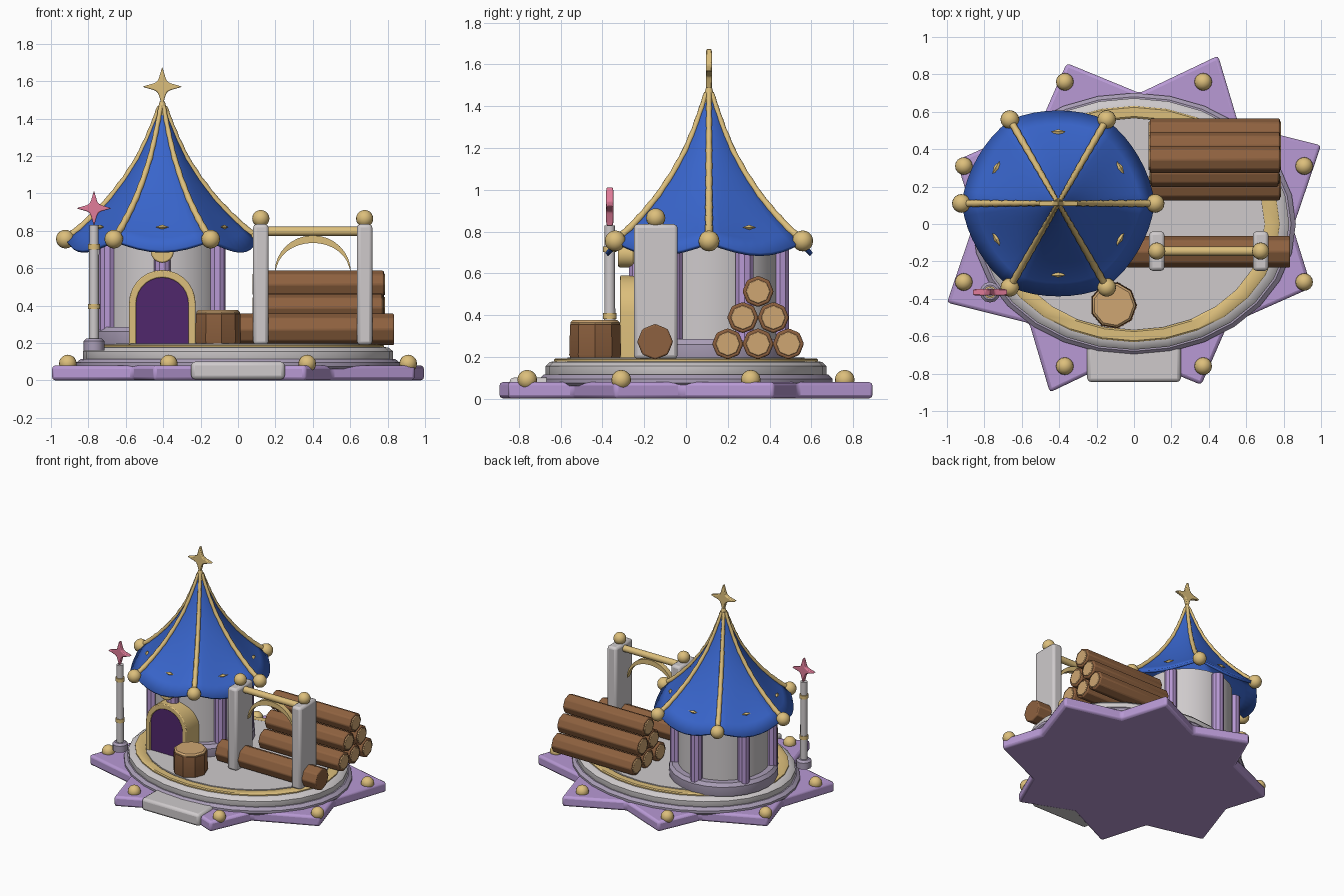
import bpy, bmesh, math
from mathutils import Vector
from math import sin, cos, pi, radians

if "Cube" in bpy.data.objects:
    bpy.data.objects.remove(bpy.data.objects["Cube"])

def mat(name, r, g, b):
    m = bpy.data.materials.new(name)
    m.diffuse_color = (r, g, b, 1)
    m.use_nodes = True
    m.node_tree.nodes["Principled BSDF"].inputs["Base Color"].default_value = m.diffuse_color
    return m

GOLD = mat("gold", .72, .52, .2)
LILAC = mat("lilac", .48, .32, .66)
MAUVE = mat("mauve_stone", .4, .34, .47)
BLUE = mat("roof_blue", .04, .13, .6)
PLUM = mat("plum", .08, .02, .15)
BARK = mat("bark", .27, .12, .05)
WOOD = mat("cut_wood", .62, .38, .17)
PINK = mat("pink", .75, .2, .32)
STONE = mat("stone", .62, .59, .6)

def finish(o, m, bevel=0, smooth=35, seg=2):
    o.data.materials.append(m)
    if bevel:
        b = o.modifiers.new("bevel", 'BEVEL')
        b.width, b.segments, b.limit_method = bevel, seg, 'ANGLE'
    if smooth and o.type == 'MESH':
        bpy.ops.object.select_all(action='DESELECT')
        o.select_set(True)
        bpy.context.view_layer.objects.active = o
        bpy.ops.object.shade_smooth_by_angle(angle=radians(smooth))
    return o

def mesh(name, verts, faces, m, **kw):
    me = bpy.data.meshes.new(name)
    me.from_pydata(verts, [], faces)
    bm = bmesh.new()
    bm.from_mesh(me)
    bmesh.ops.recalc_face_normals(bm, faces=bm.faces)
    bm.to_mesh(me)
    bm.free()
    o = bpy.data.objects.new(name, me)
    bpy.context.collection.objects.link(o)
    return finish(o, m, **kw)

def prism(name, pts, a, b, m, axis='z', **kw):
    """Extrude a 2D outline from a to b, along z or y."""
    n = len(pts)
    put = (lambda p, h: (p[0], p[1], h)) if axis == 'z' else (lambda p, h: (p[0], h, p[1]))
    v = [put(p, a) for p in pts] + [put(p, b) for p in pts]
    f = [tuple(range(n)), tuple(range(n, 2 * n))]
    f += [(i, (i + 1) % n, n + (i + 1) % n, n + i) for i in range(n)]
    return mesh(name, v, f, m, **kw)

def lathe(name, prof, m, c=(0, 0), n=28, sy=1, **kw):
    """Spin a closed-ended (r, z) profile about a vertical axis."""
    v = [(c[0] + r * cos(2 * pi * i / n), c[1] + sy * r * sin(2 * pi * i / n), z)
         for r, z in prof for i in range(n)]
    f = [(k * n + i, k * n + (i + 1) % n, (k + 1) * n + (i + 1) % n, (k + 1) * n + i)
         for k in range(len(prof) - 1) for i in range(n)]
    f += [tuple(range(n)), tuple(range(len(v) - n, len(v)))]
    return mesh(name, v, f, m, **kw)

def box(name, lo, hi, m, bevel):
    return prism(name, [(lo[0], lo[1]), (hi[0], lo[1]), (hi[0], hi[1]), (lo[0], hi[1])],
                 lo[2], hi[2], m, bevel=bevel)

def ball(name, p, r, m=GOLD):
    bpy.ops.mesh.primitive_uv_sphere_add(segments=16, ring_count=10, radius=r, location=p)
    o = bpy.context.object
    o.name = name
    return finish(o, m, smooth=60)

def rod(name, x0, x1, y, z, r, m, n=8, bevel=0.008, smooth=35):
    """Cylinder lying along x."""
    bpy.ops.mesh.primitive_cylinder_add(vertices=n, radius=r, depth=x1 - x0,
                                        location=((x0 + x1) / 2, y, z), rotation=(0, pi / 2, 0))
    o = bpy.context.object
    o.name = name
    return finish(o, m, bevel=bevel, smooth=smooth)

def star4(name, x, y, z, R, t, m):
    pts = []
    for i in range(16):
        a = i * pi / 8
        r = (R, .45 * R, .36 * R, .45 * R)[i % 4]
        pts.append((x + r * cos(a), z + r * sin(a)))
    return prism(name, pts, y - t / 2, y + t / 2, m, axis='y', bevel=.006)

# --- Star-shaped ground plate (point symmetric) with knobs
half = [(1.0, .42), (.56, .53), (.45, .9), (.03, .7), (-.36, .86), (-.5, .54), (-.95, .34), (-.85, .02)]
prism("star_plate", half + [(-x, -y) for x, y in half], 0, .08, LILAC, bevel=.018)
for sx in (-1, 1):
    for sy in (-1, 1):
        for x, y in ((.91, .31), (.37, .76)):
            ball("plate_knob", (sx * x, sy * y, .09), .047)

# --- Oval platform, gold inlay and front step
E = .81
lathe("platform_lower", [(.85, .06), (.865, .075), (.865, .095), (.84, .115)], MAUVE, sy=E)
lathe("platform_upper", [(.82, .09), (.83, .105), (.83, .155), (.805, .175), (.77, .18)], STONE, sy=E)
lathe("gold_ring", [(.78, .17), (.78, .187), (.77, .193), (.71, .193), (.70, .187)], GOLD, sy=E)
lathe("platform_floor", [(.70, .17), (.70, .196)], STONE, sy=E)
box("front_step", (-.25, -.845, .005), (.25, -.6, .1), STONE, .02)

# --- Tower body with six pillars
TX, TY = -.405, .11
lathe("tower_wall", [(.325, .19), (.325, .78)], STONE, (TX, TY), 24)
lathe("tower_base", [(.385, .185), (.39, .2), (.39, .26), (.37, .285), (.32, .285)], MAUVE, (TX, TY), 24)
for i in range(6):
    a = pi / 2 + i * pi / 3
    lathe("tower_pillar", [(.045, .2), (.045, .76)], LILAC,
          (TX + .34 * cos(a), TY + .34 * sin(a)), 10)

# --- Arched door, frame and emblem
def arch(w, top, n=14):
    return [(TX + w * cos(pi * i / n), top - w + w * sin(pi * i / n)) for i in range(n + 1)]
outer, inner = arch(.178, .59), arch(.14, .55)
frame = [(TX + .178, .19)] + outer + [(TX - .178, .19), (TX - .14, .19)] + inner[::-1] + [(TX + .14, .19)]
prism("door_frame", frame, -.315, -.12, GOLD, axis='y', bevel=.006)
prism("door", [(TX + .145, .19)] + inner + [(TX - .145, .19)], -.305, -.12, PLUM, axis='y')
disc = [(TX + .062 * cos(i * pi / 8), .69 + .062 * sin(i * pi / 8)) for i in range(16)]
prism("door_emblem", disc, -.325, -.25, GOLD, axis='y', bevel=.008)

# --- Concave six-rib roof with drooping rim
prof = [(.515, .755), (.44, .81), (.36, .885), (.28, .97), (.2, 1.075), (.13, 1.185), (.08, 1.29), (.04, 1.39), (.015, 1.46)]
N = 48
rv = []
for k, (r, z) in enumerate(prof):
    for i in range(N):
        a = 2 * pi * i / N
        s = abs(sin(3 * a))
        rr = r * (1 - .035 * s)
        rv.append((TX + rr * cos(a), TY + rr * sin(a), z - .058 * s * (r / .515) ** 1.5))
rf = [(k * N + i, k * N + (i + 1) % N, (k + 1) * N + (i + 1) % N, (k + 1) * N + i)
      for k in range(len(prof) - 1) for i in range(N)]
roof = mesh("roof", rv, rf, BLUE, smooth=40)
sol = roof.modifiers.new("thickness", 'SOLIDIFY')
sol.thickness, sol.offset = .02, -1

# --- Roof ribs, beaded by alternating thickness, with eave knobs and small trims
for i in range(6):
    a = i * pi / 3
    cu = bpy.data.curves.new("roof_rib", 'CURVE')
    cu.dimensions, cu.bevel_depth, cu.bevel_resolution, cu.use_fill_caps = '3D', .021, 2, True
    sp = cu.splines.new('POLY')
    sp.points.add(len(prof) * 3 - 3)
    for j, p in enumerate(sp.points):
        k = min(j // 3, len(prof) - 2)
        t = j / 3 - k
        r = prof[k][0] * (1 - t) + prof[k + 1][0] * t
        z = prof[k][1] * (1 - t) + prof[k + 1][1] * t
        p.co = (TX + r * cos(a), TY + r * sin(a), z + .004, 1)
        p.radius = (1.0 if j % 2 else .85) * (1 - .4 * j / len(sp.points))
    rib = bpy.data.objects.new("roof_rib", cu)
    bpy.context.collection.objects.link(rib)
    finish(rib, GOLD)
    ball("eave_knob", (TX + .518 * cos(a), TY + .518 * sin(a), .755), .05)
    b = a + pi / 6
    d, w = Vector((cos(b), sin(b), 0)), Vector((-sin(b), cos(b), 0))
    c = Vector((TX, TY, .82)) + d * .385
    up = Vector((0, 0, .012))
    mesh("roof_trim", [c + w * .038, c + up, c - w * .038, c - up, c + d * .012, c - d * .03],
         [(0, 1, 4), (1, 2, 4), (2, 3, 4), (3, 0, 4), (1, 0, 5), (2, 1, 5), (3, 2, 5), (0, 3, 5)],
         GOLD, smooth=0)
lathe("roof_cap", [(.052, 1.33), (.034, 1.39), (.022, 1.46), (.014, 1.49)], GOLD, (TX, TY), 12)
star4("roof_star", TX, TY, 1.57, .107, .03, GOLD)

# --- Star lamp post
P = (-.77, -.365)
lathe("lamp_base", [(.055, .16), (.055, .21), (.04, .225)], MAUVE, P, 12)
lathe("lamp_post", [(.027, .2), (.025, .83)], STONE, P, 12)
for z in (.395, .715):
    lathe("lamp_band", [(.033, z - .014), (.033, z + .014)], GOLD, P, 12)
star4("lamp_star", P[0], P[1], .92, .095, .035, PINK)

# --- Stump
S = (-.11, -.435)
lathe("stump", [(.118, .19), (.126, .21), (.122, .355), (.11, .365)], BARK, S, 9)
lathe("stump_top", [(.12, .35), (.12, .365), (.108, .376)], WOOD, S, 9)

# --- Gate with posts, bar and crescent
for x in (.122, .677):
    box("gate_post", (x - .041, -.25, .19), (x + .041, -.04, .835), STONE, .018)
    ball("gate_knob", (x, -.145, .865), .046)
rod("gate_bar", .12, .68, -.145, .797, .025, GOLD, 12, 0)
cres = [(.4 + .203 * cos(pi * i / 16), .58 + .195 * sin(pi * i / 16)) for i in range(17)]
cres += [(.4 - .197 * cos(pi * i / 16), .577 + .158 * sin(pi * i / 16)) for i in range(1, 16)]
prism("gate_crescent", cres, -.165, -.125, GOLD, axis='y')
rod("gate_log", -.04, .835, -.148, .272, .086, BARK)

# --- Stacked log pile
for row, (z, ys) in enumerate(((.262, (.2, .345, .49)), (.388, (.272, .418)), (.513, (.345,)))):
    for i, y in enumerate(ys):
        x0, x1 = .085 + .006 * ((row + i) % 2), .78 - .008 * ((row + i) % 2)
        rod("log", x0, x1, y, z, .075, BARK)
        rod("log_ends", x0 - .007, x1 + .007, y, z, .058, WOOD, bevel=.004)
